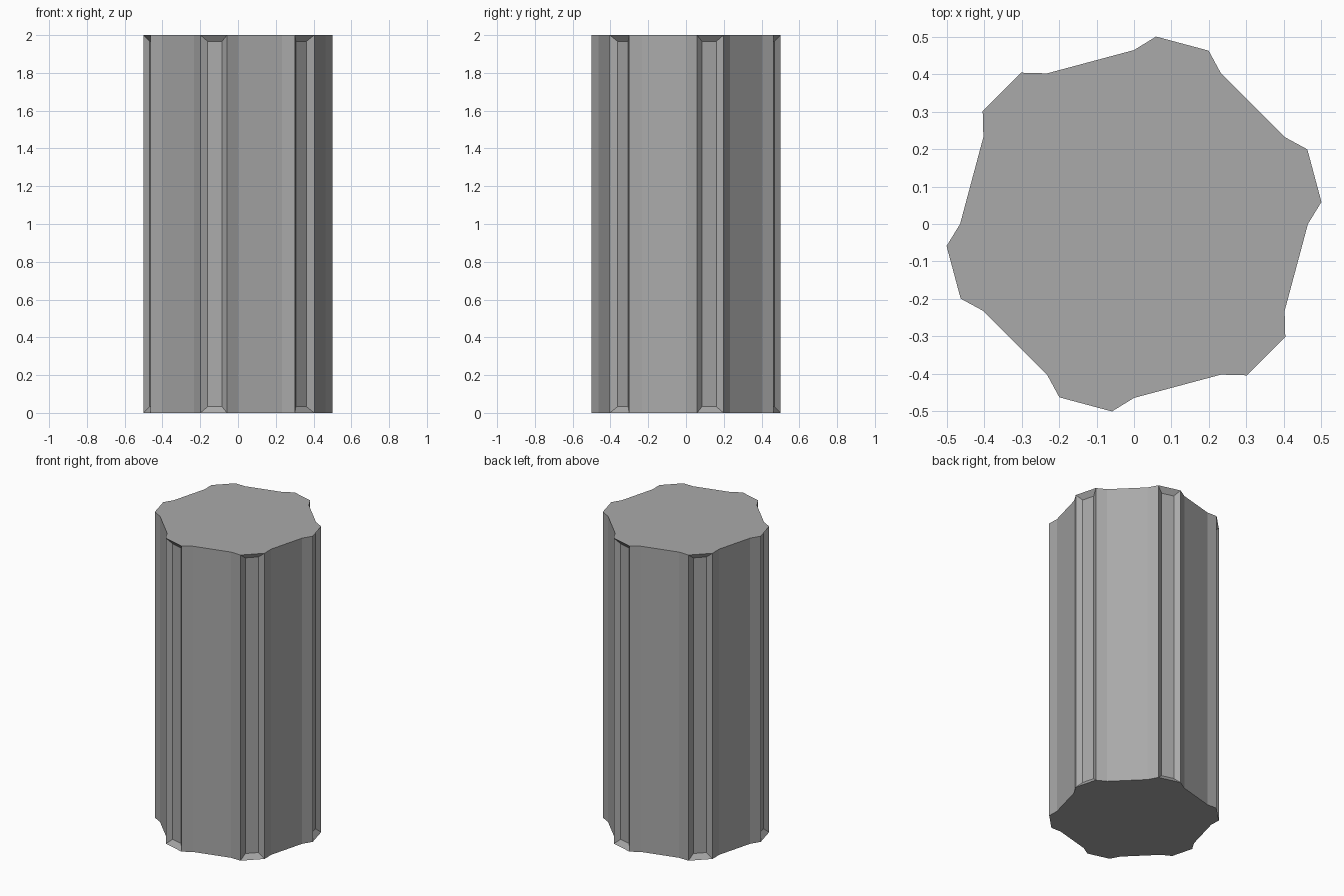
import bpy
import bmesh
from math import radians, cos, sin

cube = bpy.data.objects.get("Cube")
if cube:
    bpy.data.objects.remove(cube, do_unlink=True)

HEIGHT = 2.0
RIBS = 6
CORE_RADIUS = 0.464      # foot of each rib
RIB_RADIUS = 0.5035      # crest of each rib
PANEL_INSET = 0.033
PANEL_DEPTH = 0.025

# Plain grey stone
stone = bpy.data.materials.new("grey_stone")
stone.use_nodes = True
grey = (0.4, 0.4, 0.4, 1.0)
stone.diffuse_color = grey
stone.node_tree.nodes["Principled BSDF"].inputs["Base Color"].default_value = grey

bm = bmesh.new()

# Ribbed outline: every rib has two foot points and two crest points
outline = []
for rib in range(RIBS):
    middle = 15 + rib * 360 / RIBS
    for offset, radius in ((-15, CORE_RADIUS), (-8.3, RIB_RADIUS),
                           (8.3, RIB_RADIUS), (15, CORE_RADIUS)):
        a = radians(middle + offset)
        outline.append((radius * cos(a), radius * sin(a)))

# Column shaft with flat caps
bottom = [bm.verts.new((x, y, 0)) for x, y in outline]
top = [bm.verts.new((x, y, HEIGHT)) for x, y in outline]
bm.faces.new(bottom[::-1])
bm.faces.new(top)
crests = []
count = len(outline)
for i in range(count):
    j = (i + 1) % count
    face = bm.faces.new((bottom[i], bottom[j], top[j], top[i]))
    if i % 4 == 1:
        crests.append(face)

# Sunken panel with sloped borders along each rib crest
bm.normal_update()
bmesh.ops.inset_individual(bm, faces=crests, thickness=PANEL_INSET,
                           depth=-PANEL_DEPTH, use_even_offset=True)
bm.normal_update()

mesh = bpy.data.meshes.new("ribbed_column")
bm.to_mesh(mesh)
bm.free()
mesh.materials.append(stone)
column = bpy.data.objects.new("ribbed_column", mesh)
bpy.context.collection.objects.link(column)
